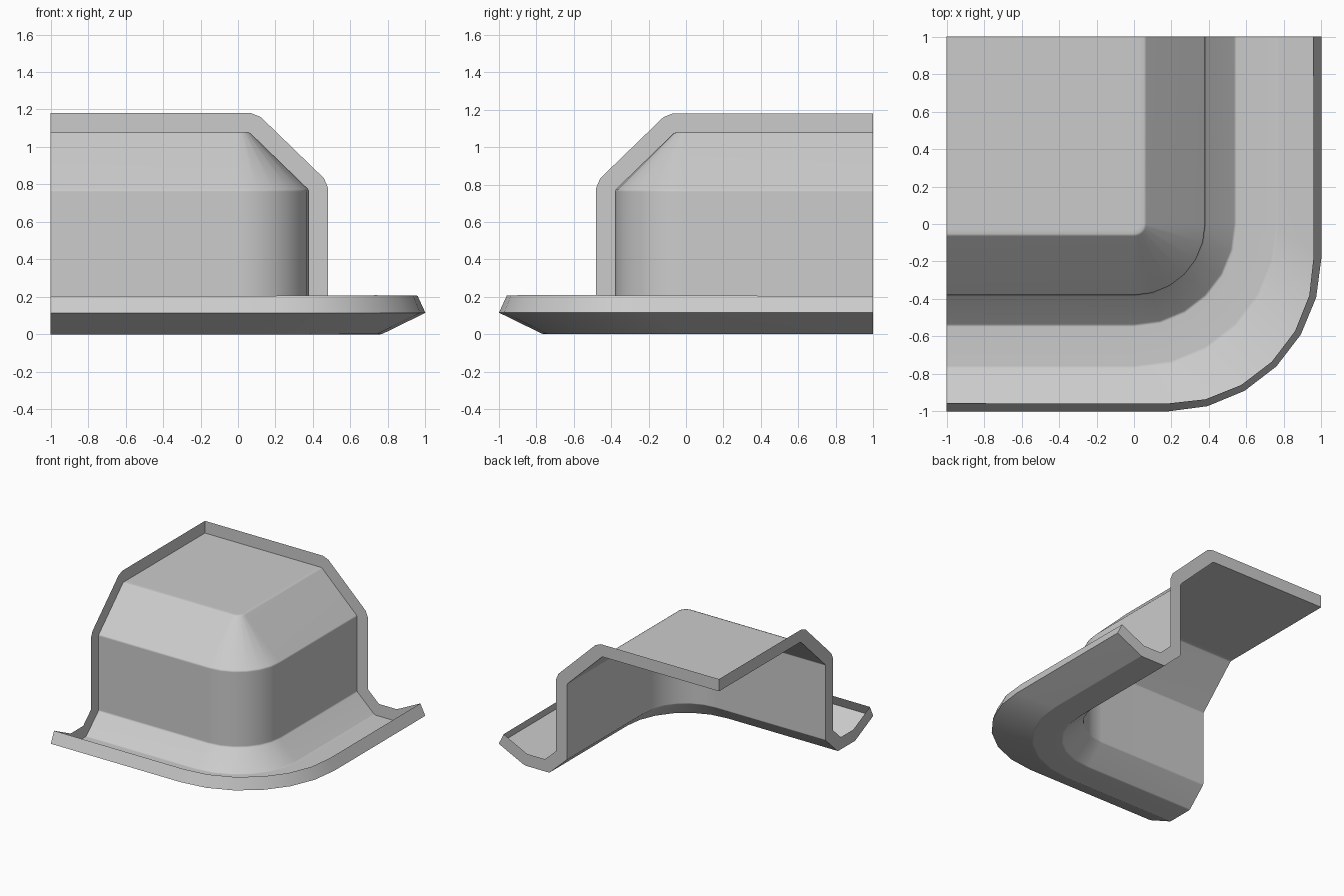
import bpy, bmesh
from math import sin, cos, pi, radians
from mathutils import Vector

if "Cube" in bpy.data.objects:
    bpy.data.objects.remove(bpy.data.objects["Cube"])

# Cross-section: distance from corner axis, height, shift of the arc centre
PROFILE = [
    (0.03, 1.08, 0.0),
    (0.06, 1.08, 0.0),
    (0.38, 0.77, 0.0),
    (0.38, 0.15, 0.0),
    (0.54, 0.00, 0.0),
    (0.765, 0.00, 0.0),
    (1.00, 0.115, 0.18),
]
SEGMENTS = 6
SOFT = 0.008   # half width of the softened creases


def softened(points):
    """Replace each inner profile corner by two close points."""
    pts = [Vector(p) for p in points]
    out = [pts[0]]
    for a, b, c in zip(pts, pts[1:], pts[2:]):
        out += [b + (a - b).normalized() * SOFT, b + (c - b).normalized() * SOFT]
    return out + [pts[-1]]


def ring(bm, d, z, c):
    """One L-shaped line with a rounded corner, from the left end to the back end."""
    pts = [(-1, -d)]
    for i in range(SEGMENTS + 1):
        a = -pi / 2 + (pi / 2) * i / SEGMENTS
        pts.append((c + (d - c) * cos(a), -c + (d - c) * sin(a)))
    pts.append((d, 1))
    return [bm.verts.new((x, y, z)) for x, y in pts]


# Corner sheet: rings lofted from the flat top to the upturned brim (normals down)
bm = bmesh.new()
rings = [ring(bm, *p) for p in softened(PROFILE)]
bm.faces.new((rings[0] + [bm.verts.new((-1, 1, PROFILE[0][1]))])[::-1])
for a, b in zip(rings, rings[1:]):
    for i in range(len(a) - 1):
        bm.faces.new((a[i + 1], b[i + 1], b[i], a[i]))
mesh = bpy.data.meshes.new("corner_shell")
bm.to_mesh(mesh)
bm.free()
shell = bpy.data.objects.new("corner_shell", mesh)
bpy.context.collection.objects.link(shell)

# Raised border around the open edges; the sheet itself stays in place
rim = shell.modifiers.new("border", 'SOLIDIFY')
rim.thickness = 0.1
rim.offset = -1
rim.use_even_offset = True
rim.use_rim = True
rim.use_rim_only = True

bpy.context.view_layer.objects.active = shell
shell.select_set(True)
bpy.ops.object.modifier_apply(modifier=rim.name)
bpy.ops.object.shade_smooth_by_angle(angle=radians(60))
weighted = shell.modifiers.new("weighted_normals", 'WEIGHTED_NORMAL')
weighted.keep_sharp = True
